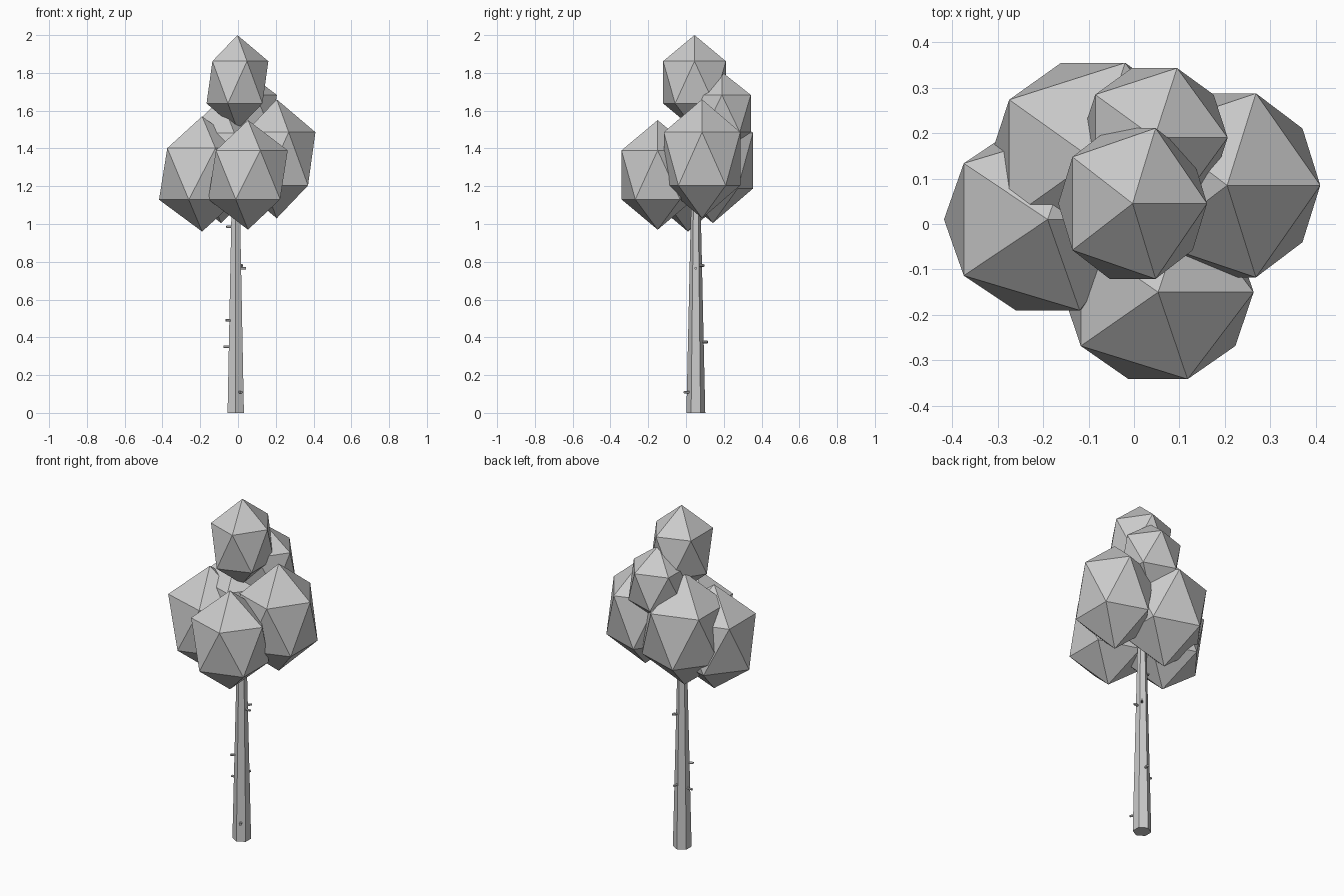
import bpy
from math import radians, cos, sin
from mathutils import Vector

if "Cube" in bpy.data.objects:
    bpy.data.objects.remove(bpy.data.objects["Cube"])

TRUNK_X, TRUNK_Y = -0.012, 0.052
BASE_R, TOP_R, TRUNK_H = 0.05, 0.021, 1.3


def foliage(name, centre, radii):
    """Stretched icosahedron clump of leaves."""
    bpy.ops.mesh.primitive_ico_sphere_add(subdivisions=1, radius=1, location=centre)
    ob = bpy.context.object
    ob.name = name
    ob.scale = radii
    bpy.ops.object.transform_apply(location=False, rotation=False, scale=True)
    return ob


def nub(name, z, angle):
    """Short broken twig sticking out of the trunk."""
    d = Vector((cos(radians(angle)), sin(radians(angle)), 0))
    r = BASE_R + (TOP_R - BASE_R) * z / TRUNK_H
    reach = r + 0.022
    bpy.ops.mesh.primitive_cylinder_add(
        vertices=6, radius=0.007, depth=reach,
        location=Vector((TRUNK_X, TRUNK_Y, z)) + d * reach / 2,
        rotation=d.to_track_quat('Z', 'Y').to_euler())
    bpy.context.object.name = name


# Tapered six-sided trunk, running up into the foliage
bpy.ops.mesh.primitive_cone_add(vertices=6, radius1=BASE_R, radius2=TOP_R, depth=TRUNK_H,
                                location=(TRUNK_X, TRUNK_Y, TRUNK_H / 2))
bpy.context.object.name = "trunk"

# Twig stubs: height and direction
for i, (z, a) in enumerate([(0.11, -62), (0.35, 180), (0.375, 80), (0.49, 212),
                            (0.765, 0), (0.78, 50), (0.985, 185)]):
    nub(f"twig_stub_{i + 1}", z, a)

# Leaf clumps
foliage("foliage_top", (-0.003, 0.045, 1.75), (0.183, 0.195, 0.25))
foliage("foliage_right", (0.205, 0.085, 1.345), (0.229, 0.238, 0.315))
foliage("foliage_front", (0.053, -0.15, 1.26), (0.235, 0.225, 0.29))
foliage("foliage_left", (-0.19, 0.01, 1.265), (0.255, 0.235, 0.305))
foliage("foliage_back_left", (-0.09, 0.142, 1.335), (0.255, 0.25, 0.33))
foliage("foliage_back_upper", (0.045, 0.19, 1.585), (0.18, 0.18, 0.22))
